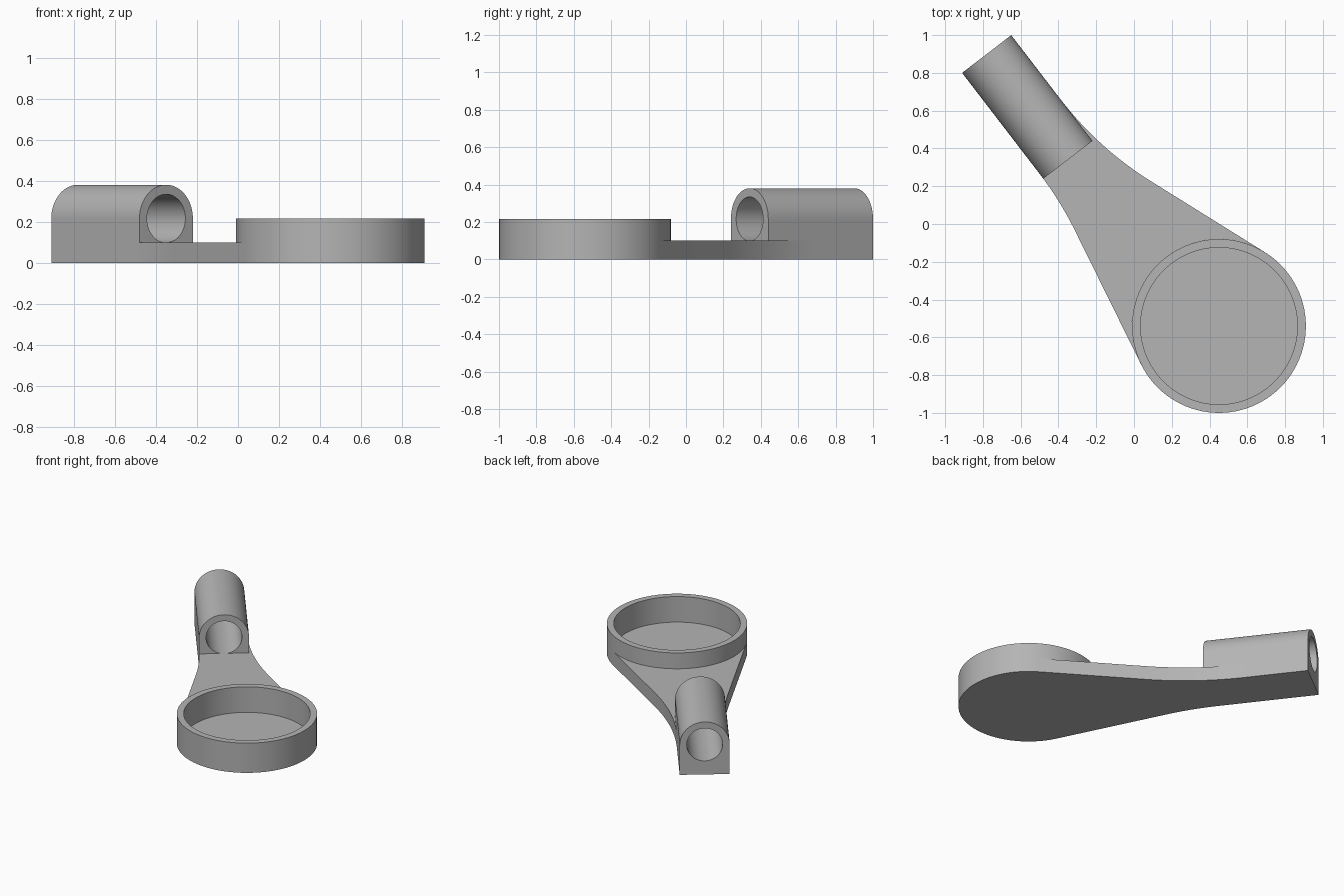
import bpy, bmesh, math
from mathutils import Vector, Matrix

cube = bpy.data.objects.get("Cube")
if cube:
    bpy.data.objects.remove(cube, do_unlink=True)

grey = bpy.data.materials.new("plain grey")
grey.use_nodes = True
grey.diffuse_color = (0.46, 0.46, 0.46, 1)
grey.node_tree.nodes["Principled BSDF"].inputs["Base Color"].default_value = grey.diffuse_color


def finish(name, bm, matrix=None):
    """Turn a bmesh into a grey object with smooth curves and sharp edges."""
    if matrix:
        bm.transform(matrix)
    bmesh.ops.recalc_face_normals(bm, faces=bm.faces[:])
    mesh = bpy.data.meshes.new(name)
    bm.to_mesh(mesh)
    bm.free()
    mesh.materials.append(grey)
    obj = bpy.data.objects.new(name, mesh)
    bpy.context.collection.objects.link(obj)
    bpy.ops.object.select_all(action='DESELECT')
    obj.select_set(True)
    bpy.context.view_layer.objects.active = obj
    bpy.ops.object.shade_smooth_by_angle(angle=math.radians(30))
    return obj


def prism(name, outline, height):
    """Extrude a closed flat outline upward from the ground."""
    bm = bmesh.new()
    low = [bm.verts.new((p[0], p[1], 0)) for p in outline]
    high = [bm.verts.new((p[0], p[1], height)) for p in outline]
    bm.faces.new(low)
    bm.faces.new(high)
    for i in range(len(low)):
        j = (i + 1) % len(low)
        bm.faces.new((low[i], low[j], high[j], high[i]))
    return finish(name, bm)


def hollow_prism(name, outer, inner, length, matrix):
    """Extrude the band between two matching loops."""
    bm = bmesh.new()
    loops = [[bm.verts.new((p[0], p[1], z)) for p in loop]
             for loop, z in ((outer, 0), (outer, length), (inner, length), (inner, 0))]
    for a, b in zip(loops, loops[1:] + loops[:1]):
        for i in range(len(a)):
            j = (i + 1) % len(a)
            bm.faces.new((a[i], a[j], b[j], b[i]))
    return finish(name, bm, matrix)


def polar(radius, angle):
    return Vector((radius * math.cos(angle), radius * math.sin(angle)))


def span(a, b, n):
    return [a + (b - a) * i / n for i in range(n + 1)]


def fillet(start, corner, end, n=16):
    return [start * (1 - t) ** 2 + corner * 2 * t * (1 - t) + end * t * t
            for t in span(0, 1, n)]


# Cup: ring wall and recessed floor
cup = Vector((0.45, -0.54))
R_OUT, R_IN, CUP_H = 0.46, 0.415, 0.215
turn = span(0, math.tau, 96)[:-1]
hollow_prism("cup_wall", [polar(R_OUT, a) for a in turn], [polar(R_IN, a) for a in turn],
             CUP_H, Matrix.Translation((cup.x, cup.y, 0)))
prism("cup_floor", [cup + polar(R_IN, a) for a in turn], 0.03)

# Tube housing: arched top, square foot, round bore
near = Vector((-0.35, 0.34))
axis = Vector((-0.43, 0.56)).normalized()
side = Vector((axis.y, -axis.x))
HALF, AXIS_Z, BORE, LENGTH = 0.164, 0.216, 0.118, 0.706
foot = math.atan2(AXIS_Z, HALF)
angles = (span(0, math.pi, 40)[:-1] + span(math.pi, math.pi + foot, 10)[:-1]
          + span(math.pi + foot, math.tau - foot, 12)[:-1]
          + span(math.tau - foot, math.tau, 10)[:-1])


def arch_radius(a):
    if a <= math.pi:
        return HALF
    return min(HALF / max(abs(math.cos(a)), 1e-6), AXIS_Z / max(abs(math.sin(a)), 1e-6))


frame = Matrix(((side.x, 0, axis.x, near.x),
                (side.y, 0, axis.y, near.y),
                (0, 1, 0, AXIS_Z),
                (0, 0, 0, 1)))
hollow_prism("tube_housing", [polar(arch_radius(a), a) for a in angles],
             [polar(BORE, a) for a in angles], LENGTH, frame)

# Web: flat plate flaring from the housing to the cup
right_corner, left_corner = near + side * HALF, near - side * HALF
right_dir, left_dir = math.radians(58.4), math.radians(206.3)
right_fillet = fillet(Vector((0.10, 0.22)), Vector((-0.186, 0.396)), right_corner + axis * 0.28)
left_fillet = fillet(left_corner + axis * 0.035, Vector((-0.393, 0.127)), Vector((-0.314, -0.032)))
cup_edge = [cup + polar(R_OUT, a) for a in span(left_dir, right_dir, 40)]
prism("web_plate", right_fillet + [right_corner, left_corner] + left_fillet + cup_edge, 0.1)
